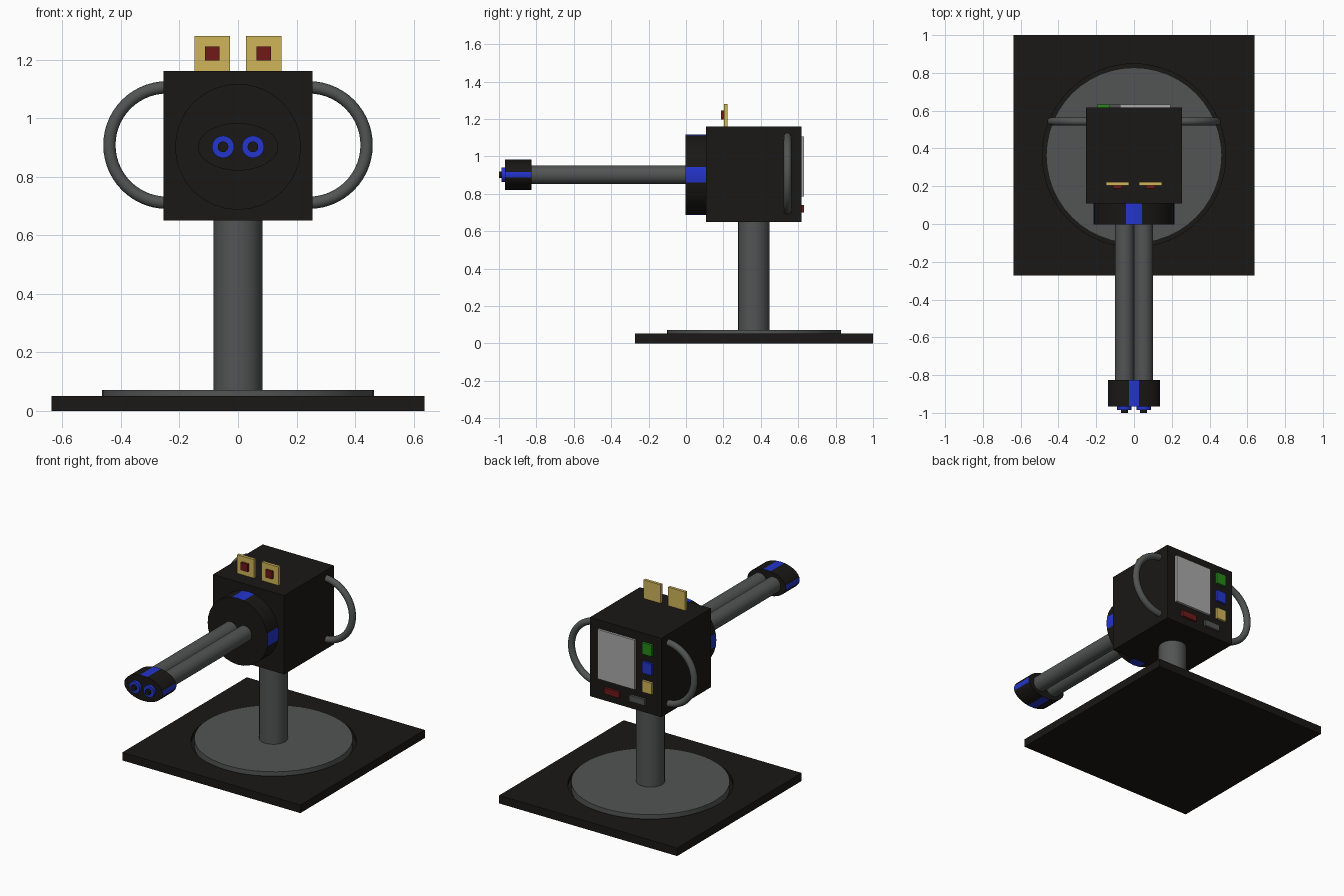
import bpy, bmesh, math
from mathutils import Matrix, Vector

if "Cube" in bpy.data.objects:
    bpy.data.objects.remove(bpy.data.objects["Cube"])


def material(name, rgb):
    m = bpy.data.materials.new(name)
    m.diffuse_color = (*rgb, 1)
    m.use_nodes = True
    m.node_tree.nodes["Principled BSDF"].inputs["Base Color"].default_value = m.diffuse_color
    return m


DARK = material("dark", (0.01, 0.009, 0.008))
STEEL = material("steel", (0.085, 0.09, 0.09))
PALE = material("pale", (0.4, 0.4, 0.4))
BLUE = material("blue", (0.017, 0.035, 0.6))
TAN = material("tan", (0.62, 0.46, 0.1))
RED = material("red", (0.16, 0.01, 0.01))
GREEN = material("green", (0.02, 0.25, 0.01))


def finish(name, bm, mats, smooth=False):
    bmesh.ops.recalc_face_normals(bm, faces=bm.faces)
    me = bpy.data.meshes.new(name)
    bm.to_mesh(me)
    bm.free()
    for m in mats:
        me.materials.append(m)
    ob = bpy.data.objects.new(name, me)
    bpy.context.collection.objects.link(ob)
    if smooth:
        bpy.ops.object.select_all(action='DESELECT')
        ob.select_set(True)
        bpy.context.view_layer.objects.active = ob
        bpy.ops.object.shade_smooth_by_angle(angle=math.radians(40))
    return ob


def box(name, x, y, z, mat):
    """Box from (min, max) ranges."""
    bm = bmesh.new()
    centre = Vector([(a + b) / 2 for a, b in (x, y, z)])
    size = [b - a for a, b in (x, y, z)]
    bmesh.ops.create_cube(bm, size=1, matrix=Matrix.Translation(centre) @ Matrix.Diagonal((*size, 1)))
    return finish(name, bm, [mat])


def upright(name, r, y, z0, z1, mat, seg=48):
    bm = bmesh.new()
    bmesh.ops.create_cone(bm, cap_ends=True, segments=seg, radius1=r, radius2=r, depth=z1 - z0,
                          matrix=Matrix.Translation((0, y, (z0 + z1) / 2)))
    return finish(name, bm, [mat], True)


def forward(name, x, rx, rz, y0, y1, mat, stripe=None):
    """Elliptic cylinder along y, optionally with four coloured rim stripes."""
    bm = bmesh.new()
    bmesh.ops.create_cone(bm, cap_ends=True, segments=32, radius1=1, radius2=1, depth=y1 - y0,
                          matrix=Matrix.Rotation(math.pi / 2, 4, 'X'))
    if stripe:
        for f in bm.faces:
            c = f.calc_center_median()
            if math.hypot(c.x, c.z) > 0.5:
                a = math.degrees(math.atan2(c.z, c.x)) % 90
                f.material_index = int(min(a, 90 - a) < 11)
    bmesh.ops.transform(bm, verts=bm.verts, matrix=Matrix.Translation((x, (y0 + y1) / 2, AXIS_Z))
                        @ Matrix.Diagonal((rx, 1, rz, 1)))
    return finish(name, bm, [mat] + ([stripe] if stripe else []), True)


AXIS_Z = 0.902
MID_Y = 0.363

# Base plate with a round recess, turntable and column
plate = box("base_plate", (-0.637, 0.637), (-0.272, 1.0), (0, 0.052), DARK)
cutter = upright("recess_cutter", 0.485, MID_Y, 0.025, 0.2, DARK, 64)
cutter.hide_render = True
cutter.hide_viewport = True
cut = plate.modifiers.new("recess", 'BOOLEAN')
cut.operation = 'DIFFERENCE'
cut.object = cutter
upright("turntable", 0.465, MID_Y, 0.025, 0.071, STEEL, 48)
upright("column", 0.084, MID_Y, 0.071, 0.66, STEEL, 32)

# Body, front drum, barrels and muzzle
box("body", (-0.255, 0.255), (0.108, 0.617), (0.65, 1.16), DARK)
forward("front_drum", 0, 0.215, 0.215, -0.003, 0.108, DARK, BLUE)
forward("muzzle", 0, 0.137, 0.081, -0.967, -0.825, DARK, BLUE)

for side, label in ((-1, "left"), (1, "right")):
    forward(label + "_barrel", side * 0.05, 0.05, 0.05, -0.83, 0.0, STEEL)
    forward(label + "_nozzle_ring", side * 0.051, 0.038, 0.038, -0.986, -0.965, BLUE)
    forward(label + "_nozzle_tip", side * 0.051, 0.018, 0.018, -1.0, -0.965, DARK)

    # Sight plates with a raised centre
    cx = side * 0.088
    box(label + "_sight", (cx - 0.061, cx + 0.061), (0.203, 0.222), (1.16, 1.28), TAN)
    box(label + "_sight_centre", (cx - 0.024, cx + 0.024), (0.188, 0.203), (1.196, 1.245), RED)

    # Half-ring handle swept around the y axis
    bm = bmesh.new()
    place = Matrix.Translation((0, 0, 0.197)) @ Matrix.Rotation(math.pi / 2, 4, 'Y')
    bmesh.ops.create_circle(bm, segments=16, radius=0.021, matrix=place)
    bmesh.ops.spin(bm, geom=bm.verts[:] + bm.edges[:], cent=(0, 0, 0), axis=(0, 1, 0),
                   angle=side * math.pi, steps=28)
    out = 1 if sum(v.co.x for v in bm.verts) > 0 else -1
    bmesh.ops.translate(bm, verts=bm.verts, vec=(out * 0.242, 0.543, 0.908))
    finish(label + "_handle", bm, [STEEL], True)

# Rear control panel
BACK = (0.617, 0.632)
box("screen", (-0.075, 0.192), BACK, (0.785, 1.105), PALE)
for name, z, mat in (("green", 1.068, GREEN), ("blue", 0.945, BLUE), ("tan", 0.822, TAN)):
    box(name + "_button", (-0.197, -0.127), BACK, (z - 0.037, z + 0.037), mat)
box("red_switch", (0.037, 0.145), BACK, (0.70, 0.74), RED)
box("grey_switch", (-0.145, -0.035), BACK, (0.70, 0.74), STEEL)
